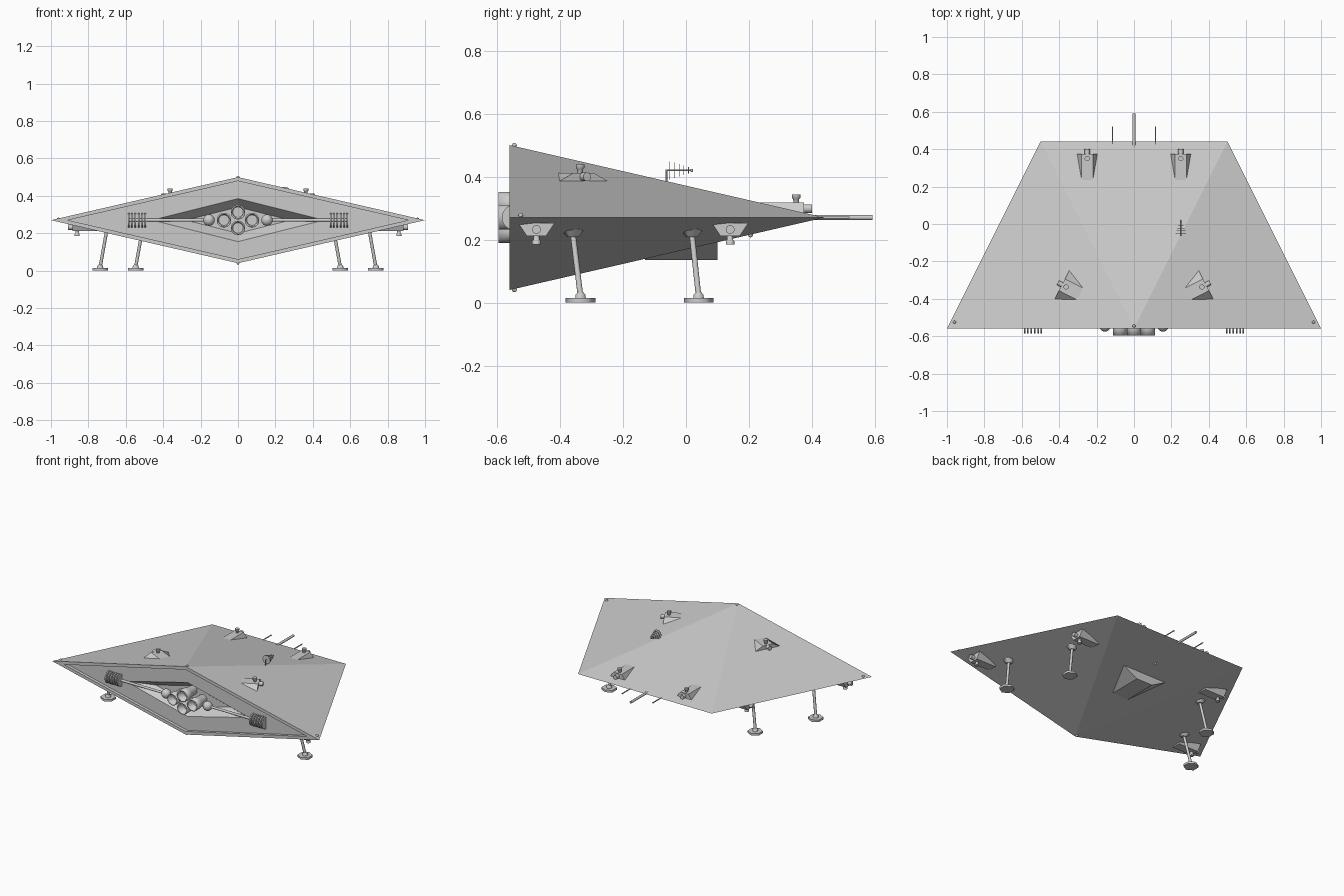
import bpy, bmesh, math
from mathutils import Vector

if "Cube" in bpy.data.objects:
    bpy.data.objects.remove(bpy.data.objects["Cube"])

grey = bpy.data.materials.new("hull grey")
grey.diffuse_color = (0.6, 0.6, 0.6, 1)
grey.use_nodes = True
grey.node_tree.nodes["Principled BSDF"].inputs["Base Color"].default_value = grey.diffuse_color


def make(name, verts, faces, smooth=False):
    me = bpy.data.meshes.new(name)
    bm = bmesh.new()
    vs = [bm.verts.new(v) for v in verts]
    for f in faces:
        bm.faces.new([vs[i] for i in f])
    bmesh.ops.recalc_face_normals(bm, faces=bm.faces)
    for f in bm.faces:
        f.smooth = smooth and len(f.verts) == 4
    bm.to_mesh(me)
    bm.free()
    me.materials.append(grey)
    ob = bpy.data.objects.new(name, me)
    bpy.context.collection.objects.link(ob)
    return ob


def lathe(name, a, b, profile, n=16, smooth=True):
    """Revolve (distance, radius) pairs around the axis from a towards b."""
    a, b = Vector(a), Vector(b)
    q = (b - a).to_track_quat('Z', 'Y')
    verts = [a + q @ Vector((r * math.cos(t), r * math.sin(t), d))
             for d, r in profile for t in [2 * math.pi * (k + .5) / n for k in range(n)]]
    faces = [(i * n + k, i * n + (k + 1) % n, (i + 1) * n + (k + 1) % n, (i + 1) * n + k)
             for i in range(len(profile) - 1) for k in range(n)]
    faces += [tuple(range(n)), tuple(range(len(verts) - n, len(verts)))]
    return make(name, verts, faces, smooth)


def rod(name, a, b, r, r2=None, n=12):
    length = (Vector(b) - Vector(a)).length
    return lathe(name, a, b, [(0, r), (length, r if r2 is None else r2)], n)


def ball(name, c, r):
    c = Vector(c)
    prof = [(-r * math.cos(math.pi * k / 8), max(r * math.sin(math.pi * k / 8), r * .02))
            for k in range(9)]
    return lathe(name, c, c + Vector((0, 0, 1)), prof, 16)


def wedge(name, c, fwd, up, length, base, top, height):
    """Ramp with a vertical trapezoid end; c is the middle of that end's hull edge."""
    c, f, u = Vector(c), Vector(fwd).normalized(), Vector((0, 0, up))
    s = f.cross(u)
    hi = c + u * height
    v = [c - s * base, c + s * base, hi + s * top, hi - s * top,
         hi - f * length + s * top, hi - f * length - s * top]
    v += [p - u * .02 for p in (v[4], v[5])]
    return make(name, v, [(0, 1, 2, 3), (3, 2, 4, 5), (1, 2, 4, 6), (0, 3, 5, 7),
                          (5, 4, 6, 7), (0, 1, 6, 7)])


def turret(name, c, fwd, up, length=.15, base=.058, top=.03, height=.042):
    c, f, u = Vector(c), Vector(fwd).normalized(), Vector((0, 0, up))
    wedge(name + "_fairing", c, fwd, up, length, base, top, height)
    g = c + u * height * .5
    rod(name + "_barrel", g - f * .01, g + f * .025, .014)
    k = c + u * height - f * .025
    lathe(name + "_knob", k, k + u, [(-.005, .009), (.012, .010), (.015, .014), (.026, .014)], 12)


# Hull: diamond end with stepped recess, tapering to a flat nose edge
loops = [(1, .23, -.56), (.91, .209, -.56), (.91, .209, -.54),
         (.46, .115, -.54), (.28, .07, -.48)]
verts = [(sx * w, y, .27 + sz * h) for w, h, y in loops
         for sx, sz in ((1, 0), (0, 1), (-1, 0), (0, -1))]
faces = [(i * 4 + k, i * 4 + (k + 1) % 4, i * 4 + 4 + (k + 1) % 4, i * 4 + 4 + k)
         for i in range(4) for k in range(4)] + [(16, 17, 18, 19)]
verts += [(.5, .44, .27), (-.5, .44, .27)]
faces += [(0, 1, 20), (1, 20, 21), (1, 2, 21), (2, 3, 21), (3, 21, 20), (3, 0, 20)]
make("hull", verts, faces)

# Engine cluster of four open tubes
for x, z in ((0, .313), (0, .228), (.075, .27), (-.075, .27)):
    lathe("engine_tube", (x, -.47, z), (x, -1, z),
          [(0, .03), (.06, .034), (.08, .039), (.125, .039), (.125, .032), (.07, .028)], 20)

for s in (-1, 1):
    # Ball-ended arm with a stack of cooling discs
    ball("arm_ball", (s * .155, -.545, .27), .031)
    rod("arm_rod", (s * .155, -.545, .27), (s * .585, -.545, .27), .008)
    for k in range(6):
        x = s * (.495 + k * .018)
        rod("arm_disc", (x - .004, -.545, .27), (x + .004, -.545, .27), .04, n=20)

    # Landing legs: hull socket, strut, ankle and hexagonal foot
    for tx, ty, fx, fy in ((.70, -.36, .737, -.335), (.51, .018, .547, .04)):
        top, foot = (s * tx, ty, .225), (s * fx, fy, .02)
        rod("leg_socket", (s * tx, ty, .238), (s * tx, ty, .208), .042, .018, 6)
        rod("leg_strut", top, foot, .009)
        lathe("leg_ankle", (s * fx, fy, .01), (s * fx, fy, 1), [(0, .018), (.015, .016), (.024, .008)], 12)
        rod("leg_foot", (s * fx, fy, 0), (s * fx, fy, .014), .047, n=6)

    # Gun turrets around the hull
    turret("nose_turret", (s * .25, .375, .28), (0, 1, 0), 1, height=.037)
    turret("upper_turret", (s * .385, -.325, .386), (s * .89, .45, 0), 1, .11, .085, .035, .026)
    turret("lower_rear_turret", (s * .885, -.475, .253), (1 * s, 0, 0), -1)
    turret("lower_front_turret", (s * .578, .14, .253), (1 * s, 0, 0), -1)

    # Thin nose prongs and corner lamps
    rod("nose_prong", (s * .115, .42, .27), (s * .115, .52, .27), .004, n=8)
    ball("corner_lamp", (s * .96, -.525, .276), .008)

# Central nose spike and centreline lamps
rod("nose_spike", (0, .41, .27), (0, .592, .27), .008)
for y, z in ((-.545, .499), (-.545, .041), (.205, .215)):
    ball("centre_lamp", (0, y, z), .008)

# Belly ramp
wedge("belly_ramp", (0, .1, .192), (0, 1, 0), -1, .23, .165, .06, .057)

# Dish-array antenna
rod("antenna_post", (.25, -.062, .37), (.25, -.062, .422), .003, n=8)
rod("antenna_boom", (.25, -.064, .42), (.25, .02, .42), .003, n=8)
for k in range(5):
    y = -.052 + k * .015
    rod("antenna_disc", (.25, y - .001, .42), (.25, y + .001, .42), .029 - k * .0045, n=16)
ball("antenna_tip", (.25, .018, .42), .005)
